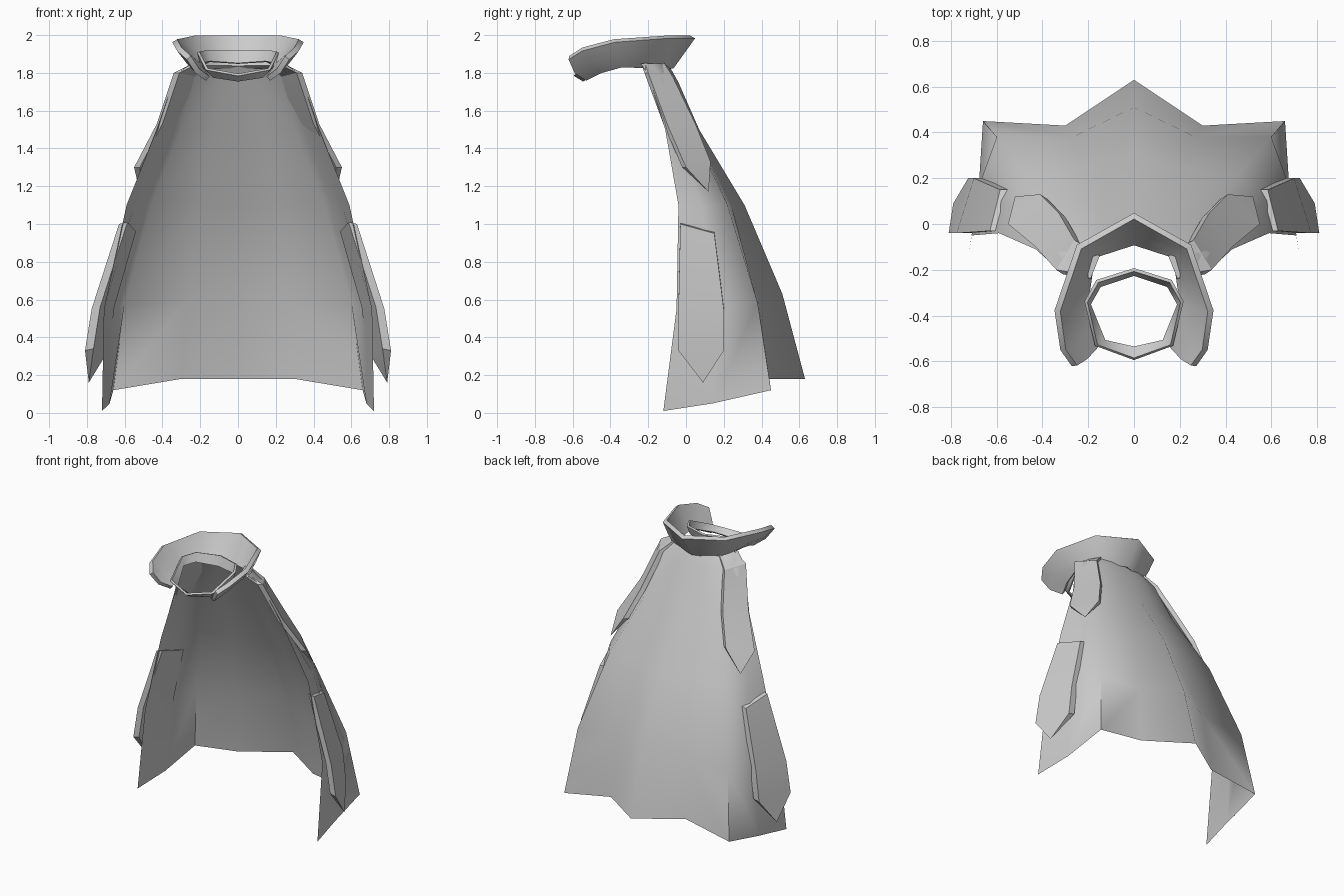
import bpy
import math
from mathutils import Vector

old = bpy.data.objects.get("Cube")
if old:
    bpy.data.objects.remove(old, do_unlink=True)

cloth = bpy.data.materials.new("grey_cloth")
cloth.use_nodes = True
GREY = (0.6, 0.6, 0.6, 1)
cloth.diffuse_color = GREY
cloth.node_tree.nodes["Principled BSDF"].inputs["Base Color"].default_value = GREY


def make_part(name, points, faces, angle, thickness=0):
    """Make one half of a part and mirror it across x = 0."""
    mesh = bpy.data.meshes.new(name)
    mesh.from_pydata(points, [], faces)
    mesh.materials.append(cloth)
    part = bpy.data.objects.new(name, mesh)
    bpy.context.collection.objects.link(part)
    bpy.ops.object.select_all(action="DESELECT")
    part.select_set(True)
    bpy.context.view_layer.objects.active = part
    mirror = part.modifiers.new("Mirror", "MIRROR")
    mirror.use_clip = True
    mirror.merge_threshold = 0.001
    if thickness:
        solid = part.modifiers.new("Solidify", "SOLIDIFY")
        solid.thickness = thickness
        solid.offset = 0
    for modifier in list(part.modifiers):
        bpy.ops.object.modifier_apply(modifier=modifier.name)
    bpy.ops.object.shade_smooth_by_angle(angle=math.radians(angle))
    return part


def sheet(name, rows, angle, thickness=0):
    """Join equal rows of points into a sheet of quads."""
    width = len(rows[0])
    points = [point for row in rows for point in row]
    faces = []
    for r in range(len(rows) - 1):
        for c in range(width - 1):
            a = r * width + c
            faces.append((a, a + width, a + width + 1, a + 1))
    return make_part(name, points, faces, angle, thickness)


def strap(name, rows, tip, inward):
    """Pointed slab: rows of (front, rear) points, closed by a tip."""
    outer = [Vector(p) for row in rows for p in row] + [Vector(tip)]
    count = len(outer)
    # The underside keeps the tip, so the end is bevelled to a point
    points = outer + [p + Vector(inward) for p in outer[:-1]]
    last = count - 1
    faces = []
    for a in range(0, last - 2, 2):
        f, r, rn, fn = a, a + 1, a + 3, a + 2
        faces.append((f, r, rn, fn))
        faces.append((fn + count, rn + count, r + count, f + count))
        faces.append((f, fn, fn + count, f + count))
        faces.append((r + count, rn + count, rn, r))
    f, r = last - 2, last - 1
    faces += [(f, r, last), (r + count, f + count, last),
              (f + count, f, last), (r, r + count, last),
              (0, count, count + 1, 1)]
    return make_part(name, points, faces, 25)


# Cape: each row runs from the middle of the back to the front edge
sheet("cape", [
    [(0, -.09, 1.84), (.11, -.1, 1.84), (.2, -.13, 1.85), (.23, -.18, 1.85), (.25, -.24, 1.85)],
    [(0, -.04, 1.75), (.11, -.05, 1.75), (.24, -.08, 1.77), (.31, -.13, 1.78), (.33, -.2, 1.79)],
    [(0, .07, 1.5), (.14, .05, 1.5), (.3, .03, 1.5), (.38, -.05, 1.5), (.43, -.11, 1.5)],
    [(0, .31, 1.1), (.21, .24, 1.1), (.46, .22, 1.1), (.55, .08, 1.1), (.59, -.04, 1.1)],
    [(0, .51, .63), (.27, .38, .6), (.6, .38, .58), (.68, .16, .56), (.71, -.05, .55)],
    [(0, .63, .18), (.3, .43, .18), (.66, .45, .12), (.68, .14, .05), (.72, -.12, .01)],
], 80)

# Shoulder straps and the lower side straps
strap("shoulder_straps", [
    [(.22, -.22, 1.86), (.18, -.12, 1.86)],
    [(.34, -.2, 1.8), (.26, -.07, 1.78)],
    [(.43, -.1, 1.53), (.33, .05, 1.53)],
    [(.55, 0, 1.3), (.41, .13, 1.33)],
], (.52, .12, 1.17), (-.03, -.02, 0))
strap("side_straps", [
    [(.63, -.03, 1), (.585, .15, .95)],
    [(.775, -.04, .55), (.7, .2, .55)],
    [(.81, -.04, .33), (.725, .2, .33)],
], (.79, .09, .16), (-.045, 0, .01))

# Flared collar, open at the front
sheet("collar", [
    [(0, -.08, 1.83), (.18, -.14, 1.83), (.21, -.34, 1.84), (.19, -.45, 1.81), (.16, -.53, 1.77)],
    [(0, -.03, 1.9), (.21, -.12, 1.9), (.28, -.36, 1.9), (.26, -.51, 1.86), (.215, -.59, 1.81)],
    [(0, .035, 1.99), (.24, -.1, 1.99), (.335, -.38, 1.97), (.31, -.55, 1.925), (.26, -.62, 1.88)],
], 60, .03)

# Neck band, a tilted closed ring inside the collar
sheet("neck_band", [
    [(0, -.22, 1.85), (.15, -.27, 1.86), (.195, -.35, 1.85), (.13, -.51, 1.78), (0, -.54, 1.76)],
    [(0, -.2, 1.92), (.16, -.25, 1.92), (.21, -.34, 1.91), (.165, -.53, 1.82), (0, -.59, 1.79)],
], 60, .015)
